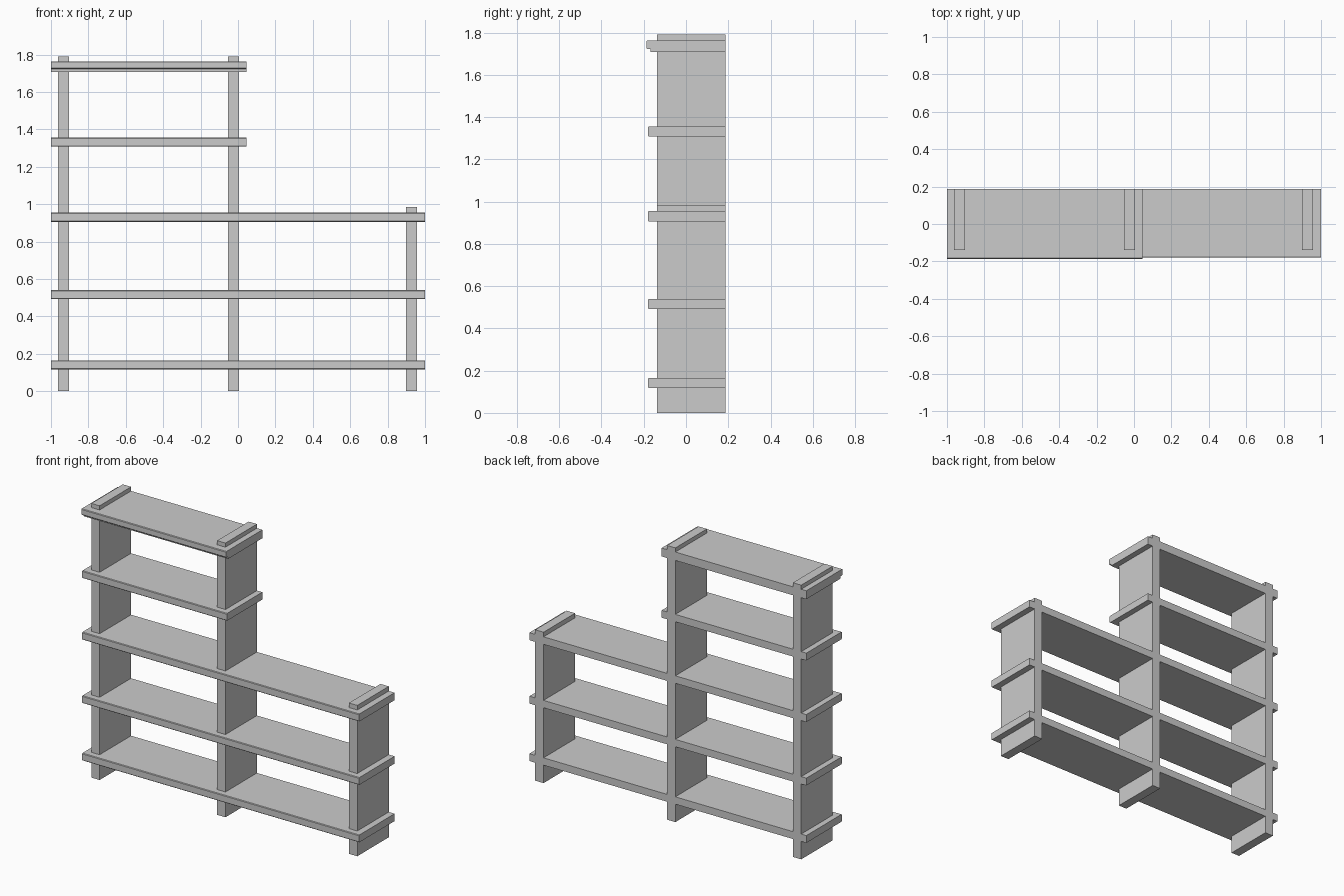
import bpy, bmesh

if "Cube" in bpy.data.objects:
    bpy.data.objects.remove(bpy.data.objects["Cube"])

BACK = 0.187            # shared back plane
POST_FRONT = -0.138     # front of the uprights
LAP = 0.025             # depth where the half-lap joints meet
POST_W = 0.06
POSTS = [("left_upright", -0.963, 1.79),
         ("middle_upright", -0.054, 1.79),
         ("right_upright", 0.898, 0.985)]
# name, bottom z, top z, right end, front y
SHELVES = [("bottom_shelf", 0.117, 0.165, 1.0, -0.18),
           ("second_shelf", 0.492, 0.54, 1.0, -0.18),
           ("third_shelf", 0.906, 0.955, 1.0, -0.18),
           ("fourth_shelf", 1.308, 1.356, 0.045, -0.18),
           ("top_shelf", 1.708, 1.763, 0.045, -0.187)]


def prism(name, outline, depth):
    """Extrude a closed 3D outline along a vector."""
    bm = bmesh.new()
    face = bm.faces.new([bm.verts.new(p) for p in outline])
    ext = bmesh.ops.extrude_face_region(bm, geom=[face])["geom"]
    bmesh.ops.translate(bm, vec=depth,
                        verts=[v for v in ext if isinstance(v, bmesh.types.BMVert)])
    bmesh.ops.recalc_face_normals(bm, faces=bm.faces)
    mesh = bpy.data.meshes.new(name)
    bm.to_mesh(mesh)
    bm.free()
    obj = bpy.data.objects.new(name, mesh)
    bpy.context.collection.objects.link(obj)
    return obj


def bevel_front(obj, front, width):
    """Ease the long front edges of a shelf."""
    bm = bmesh.new()
    bm.from_mesh(obj.data)
    edges = [e for e in bm.edges
             if all(abs(v.co.y - front) < 1e-5 for v in e.verts)
             and abs(e.verts[0].co.x - e.verts[1].co.x) > 0.1]
    bmesh.ops.bevel(bm, geom=edges, offset=width, segments=1, affect='EDGES')
    bm.to_mesh(obj.data)
    bm.free()


# uprights: side profile with slots cut in from the front
for name, x, height in POSTS:
    outline = [(x, BACK, 0), (x, POST_FRONT, 0)]
    for _, z0, z1, _, _ in SHELVES:
        if z1 < height:
            outline += [(x, POST_FRONT, z0), (x, LAP, z0),
                        (x, LAP, z1), (x, POST_FRONT, z1)]
    outline += [(x, POST_FRONT, height), (x, BACK, height)]
    prism(name, outline, (POST_W, 0, 0))

# shelves: plan outline with slots cut in from the back
for name, z0, z1, right, front in SHELVES:
    top = name == "top_shelf"
    low = z0 + 0.015 if top else z0
    outline = [(-1, front, low), (right, front, low), (right, BACK, low)]
    strip = [(-1, front + 0.02, z0), (right, front + 0.02, z0), (right, BACK, z0)]
    for _, x, height in reversed(POSTS):
        if x < right and z1 < height:
            slot = [(x + POST_W, BACK), (x + POST_W, LAP), (x, LAP), (x, BACK)]
            outline += [(px, py, low) for px, py in slot]
            strip += [(px, py, z0) for px, py in slot]
    outline.append((-1, BACK, low))
    strip.append((-1, BACK, z0))
    shelf = prism(name, outline, (0, 0, z1 - low))
    bevel_front(shelf, front, 0.004)
    # thin set-back layer under the top board
    if top:
        prism("top_shelf_underside", strip, (0, 0, low - z0))
